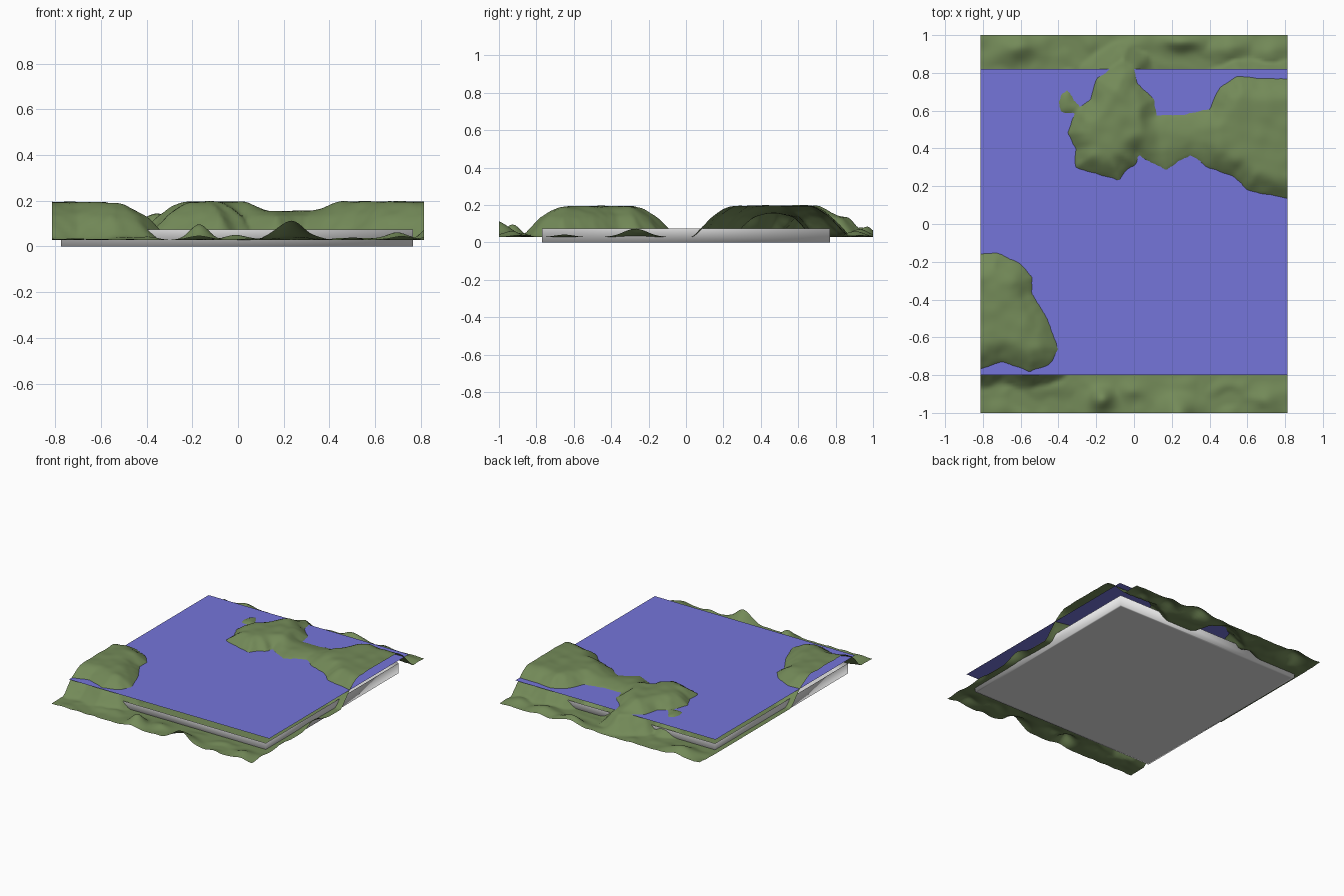
import bpy, bmesh, math
from mathutils import Vector, noise

if "Cube" in bpy.data.objects:
    bpy.data.objects.remove(bpy.data.objects["Cube"])

HX, HY = 0.813, 1.0      # terrain half sizes
WATER_Z = 0.132
FLOOR_Z = 0.028

# Shorelines as seen from above
SHORE_NORTH = [(-0.12, .83), (-.2, .77), (-.23, .66), (-.31, .6), (-.35, .48), (-.31, .4),
               (-.31, .3), (-.22, .27), (-.08, .23), (-.04, .29), (.01, .31), (.02, .37),
               (.08, .33), (.17, .28), (.22, .32), (.3, .36), (.39, .3), (.53, .25),
               (.6, .18), (.81, .135), (1.1, .12), (1.1, .77), (.67, .77), (.55, .785), (.45, .72),
               (.4, .61), (.27, .58), (.12, .58), (.11, .66), (.02, .74), (0, .83), (-.06, .87)]
SHORE_SOUTH = [(-1.1, -.17), (-.815, -.16), (-.73, -.15), (-.6, -.21), (-.54, -.28),
               (-.54, -.37), (-.46, -.5), (-.4, -.66), (-.45, -.75), (-.55, -.78),
               (-.7, -.73), (-.815, -.77), (-1.1, -.78)]
SHORE_ISLET = [(-.4, .65), (-.39, .69), (-.35, .71), (-.31, .65), (-.27, .6), (-.34, .585), (-.39, .59)]

# Low hills on the dry banks: x, y, radius x, radius y, height
HILLS = [(.23, -1.02, .085, .10, .085), (-.17, -.93, .06, .06, .06), (-.02, -.88, .06, .05, .02),
         (.7, -.93, .07, .06, .03), (-.62, .93, .09, .06, .05),
         (-.05, .9, .05, .05, .055), (.25, .97, .1, .05, .05), (.5, .92, .08, .06, .04),
         (.72, .9, .07, .07, .03), (.84, -.27, .05, .09, .06), (.84, -.65, .03, .07, .03)]


def smooth(t):
    t = min(max(t, 0), 1)
    return t * t * (3 - 2 * t)


def shore_distance(x, y, poly):
    """Distance to a shoreline, positive on land."""
    best, inside = 9.0, False
    x0, y0 = poly[-1]
    for x1, y1 in poly:
        ex, ey, px, py = x1 - x0, y1 - y0, x - x0, y - y0
        t = min(max((px * ex + py * ey) / (ex * ex + ey * ey), 0), 1)
        best = min(best, (px - ex * t) ** 2 + (py - ey * t) ** 2)
        if (y0 > y) != (y1 > y) and x < ex * (y - y0) / ey + x0:
            inside = not inside
        x0, y0 = x1, y1
    return math.sqrt(best) * (1 if inside else -1)


def land(d, top, width):
    if d < 0:   # underwater slope, steepest at the shore
        t = min(-d / 0.11, 1)
        return FLOOR_Z + (WATER_Z - FLOOR_Z) * (1 - t) ** 1.5 * (1 + .5 * t)
    return WATER_Z + (top - WATER_Z) * math.sin(min(d / width, 1) * math.pi / 2)


def height(x, y):
    # the neck between the two northern hills is lower
    saddle = smooth((x - .02) / .12) * (1 - smooth((x - .3) / .16))
    top = .197 - .04 * saddle - .05 * smooth((y - .7) / .14) * (1 - smooth((x - .2) / .2))
    wob = .006 * noise.noise(Vector((x * 22, y * 22, 0)))
    z = max(land(shore_distance(x, y, SHORE_NORTH) + wob, top, .12),
            land(shore_distance(x, y, SHORE_SOUTH) + wob, .195, .14),
            land(shore_distance(x, y, SHORE_ISLET) + wob, .145, .05))
    bump = 0
    for hx, hy, rx, ry, h in HILLS:
        bump = max(bump, h * math.exp(-((x - hx) / rx) ** 2 - ((y - hy) / ry) ** 2))
    dry = smooth((abs(y) - .78) / .08)
    bump += dry * .016 * max(0, noise.noise(Vector((x * 9, y * 11, 3))) + .1)
    z = max(z, FLOOR_Z + bump)
    rough = smooth((z - WATER_Z) / .04)
    z += rough * (.006 * noise.noise(Vector((x * 12, y * 12, 7))) - .002)
    return min(max(z, .025), .2)


def material(name, rgb):
    m = bpy.data.materials.new(name)
    m.diffuse_color = (*rgb, 1)
    m.use_nodes = True
    m.node_tree.nodes["Principled BSDF"].inputs["Base Color"].default_value = m.diffuse_color
    return m


def add_object(name, bm, mat, is_smooth):
    me = bpy.data.meshes.new(name)
    for f in bm.faces:
        f.smooth = is_smooth
    bm.to_mesh(me)
    bm.free()
    me.materials.append(mat)
    ob = bpy.data.objects.new(name, me)
    bpy.context.collection.objects.link(ob)
    return ob


green = material("grass green", (.172, .254, .098))
blue = material("water blue", (.178, .178, .70))
grey = material("light grey", (.8, .8, .8))

# Terrain sheet, open underneath
bm = bmesh.new()
bmesh.ops.create_grid(bm, x_segments=110, y_segments=136, size=1)
for v in bm.verts:
    x, y = v.co.x * HX, v.co.y * HY
    v.co = (x, y, height(x, y))
add_object("terrain", bm, green, True)

# Water sheet
bm = bmesh.new()
bmesh.ops.create_grid(bm, x_segments=1, y_segments=1, size=1)
for v in bm.verts:
    v.co = (v.co.x * .813, .01 + v.co.y * .81, WATER_Z)
add_object("water", bm, blue, False)

# Open tray under the terrain, with softly shaded rim
bm = bmesh.new()
bmesh.ops.create_cube(bm, size=1)
for v in bm.verts:
    v.co = (-.005 + v.co.x * 1.54, v.co.y * 1.54, .0375 + v.co.z * .075)
bm.normal_update()
bmesh.ops.delete(bm, geom=[f for f in bm.faces if f.normal.z > .5], context='FACES_ONLY')
bottom = [f for f in bm.faces if f.normal.z < -.5]
bmesh.ops.inset_region(bm, faces=bottom, thickness=.025)
add_object("base_tray", bm, grey, True)
